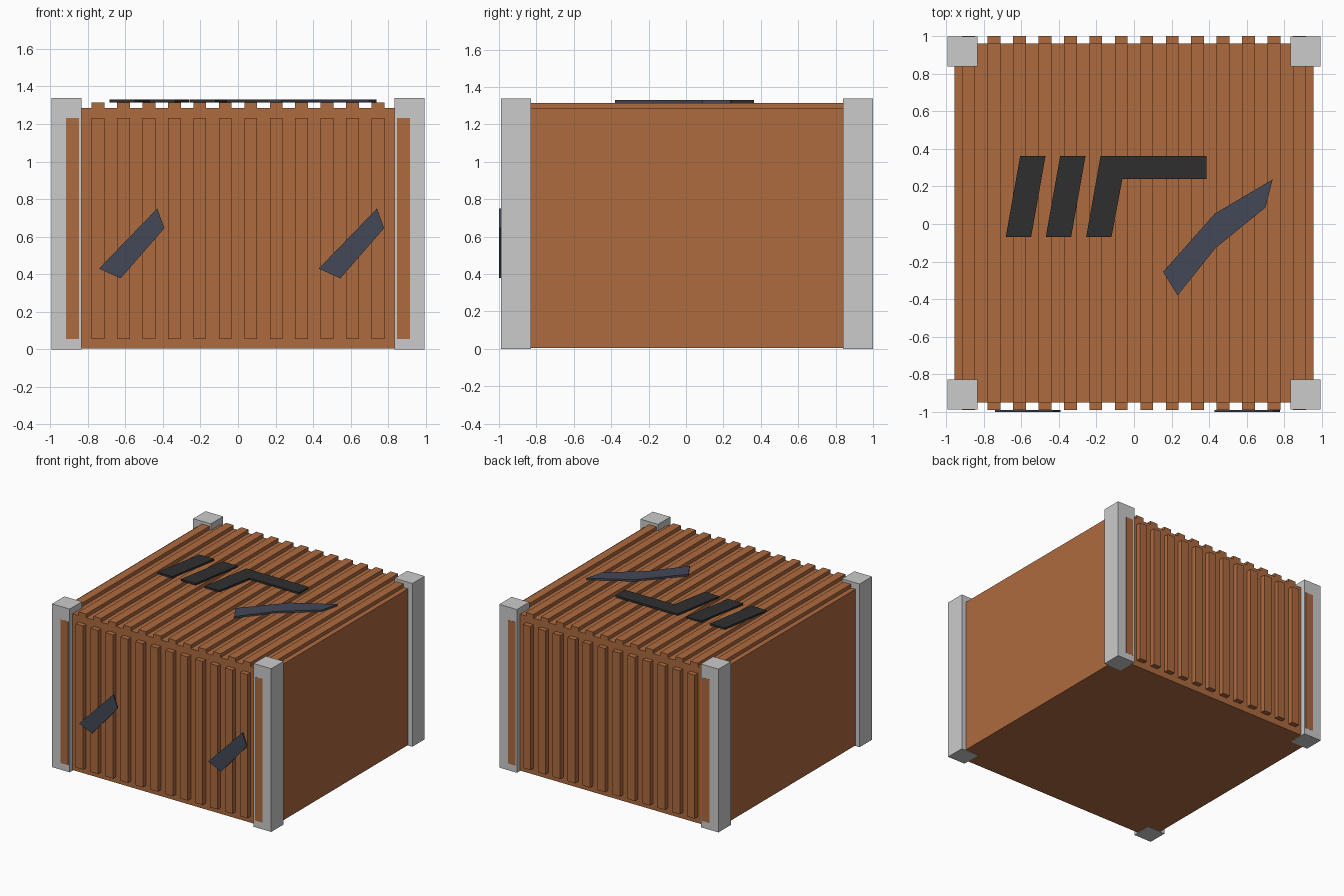
import bpy, bmesh

if "Cube" in bpy.data.objects:
    bpy.data.objects.remove(bpy.data.objects["Cube"])

def material(name, rgb):
    m = bpy.data.materials.new(name)
    m.diffuse_color = (*rgb, 1)
    m.use_nodes = True
    m.node_tree.nodes["Principled BSDF"].inputs["Base Color"].default_value = m.diffuse_color
    return m

WOOD = material("wood", (0.42, 0.145, 0.05))
BLACK = material("dark_paint", (0.028, 0.028, 0.03))
BLUE = material("blue_paint", (0.055, 0.065, 0.095))

def finish(name, bm, mat=None):
    bmesh.ops.recalc_face_normals(bm, faces=bm.faces)
    mesh = bpy.data.meshes.new(name)
    bm.to_mesh(mesh)
    bm.free()
    if mat:
        mesh.materials.append(mat)
    ob = bpy.data.objects.new(name, mesh)
    bpy.context.collection.objects.link(ob)
    return ob

def add_box(bm, lo, hi):
    vs = bmesh.ops.create_cube(bm, size=1)["verts"]
    for v in vs:
        v.co = [a + (c + 0.5) * (b - a) for a, b, c in zip(lo, hi, v.co)]

def box(name, lo, hi, mat=None):
    bm = bmesh.new()
    add_box(bm, lo, hi)
    return finish(name, bm, mat)

def plate(name, pts, lift, depth, mat):
    """Extrude a flat outline; lift maps (u, v, d) to a 3D point."""
    bm = bmesh.new()
    base = [bm.verts.new(lift(u, v, 0)) for u, v in pts]
    top = [bm.verts.new(lift(u, v, depth)) for u, v in pts]
    bm.faces.new(base)
    bm.faces.new(top[::-1])
    n = len(pts)
    for i in range(n):
        j = (i + 1) % n
        bm.faces.new((base[i], base[j], top[j], top[i]))
    return finish(name, bm, mat)

CY = 0.005           # crate centre in y; the front markings take up the rest
BODY, POST = 0.955, 0.994
TOP = 1.285

# Crate body
box("crate_body", (-BODY, CY - BODY, 0.004), (BODY, CY + BODY, TOP), WOOD)

# Corner posts
for sx, xn in ((-1, "left"), (1, "right")):
    for sy, yn in ((-1, "front"), (1, "back")):
        xs = sorted((sx * 0.834, sx * POST))
        ys = sorted((CY + sy * 0.834, CY + sy * POST))
        box(f"{yn}_{xn}_post", (xs[0], ys[0], 0), (xs[1], ys[1], 1.338))

# Slats on front, back and top
slats = {
    "front_slats": (CY - 0.995, CY - BODY + 0.01, 0.055, 1.232),
    "back_slats": (CY + BODY - 0.01, CY + 0.995, 0.055, 1.232),
    "top_slats": (CY - BODY, CY + BODY, TOP - 0.01, 1.315),
}
for name, (y0, y1, z0, z1) in slats.items():
    bm = bmesh.new()
    for i in range(14):
        x = (i - 6.5) * 0.1355
        add_box(bm, (x - 0.034, y0, z0), (x + 0.034, y1, z1))
    finish(name, bm, WOOD)

# Painted plates on the lid
def on_top(u, v, d):
    return (u, v, 1.315 + d)

def on_front(u, v, d):
    return (u, CY - 0.995 - d, v)

for i, x in enumerate((-0.683, -0.47)):
    plate(f"lid_bar_{i + 1}",
          [(x, -0.07), (x + 0.135, -0.07), (x + 0.212, 0.363), (x + 0.077, 0.363)],
          on_top, 0.015, BLACK)
plate("lid_angled_bar",
      [(-0.255, -0.07), (-0.12, -0.07), (-0.062, 0.24), (0.387, 0.24),
       (0.387, 0.363), (-0.178, 0.363)], on_top, 0.015, BLACK)
plate("lid_bent_stripe",
      [(0.155, -0.255), (0.43, 0.055), (0.738, 0.237), (0.70, 0.088),
       (0.432, -0.13), (0.232, -0.38)], on_top, 0.015, BLUE)

# Painted stripes on the front
for name, dx in (("front_left_stripe", 0), ("front_right_stripe", 1.17)):
    plate(name, [(u + dx, v) for u, v in
                 ((-0.74, 0.43), (-0.43, 0.75), (-0.392, 0.645), (-0.625, 0.378))],
          on_front, 0.01, BLUE)
